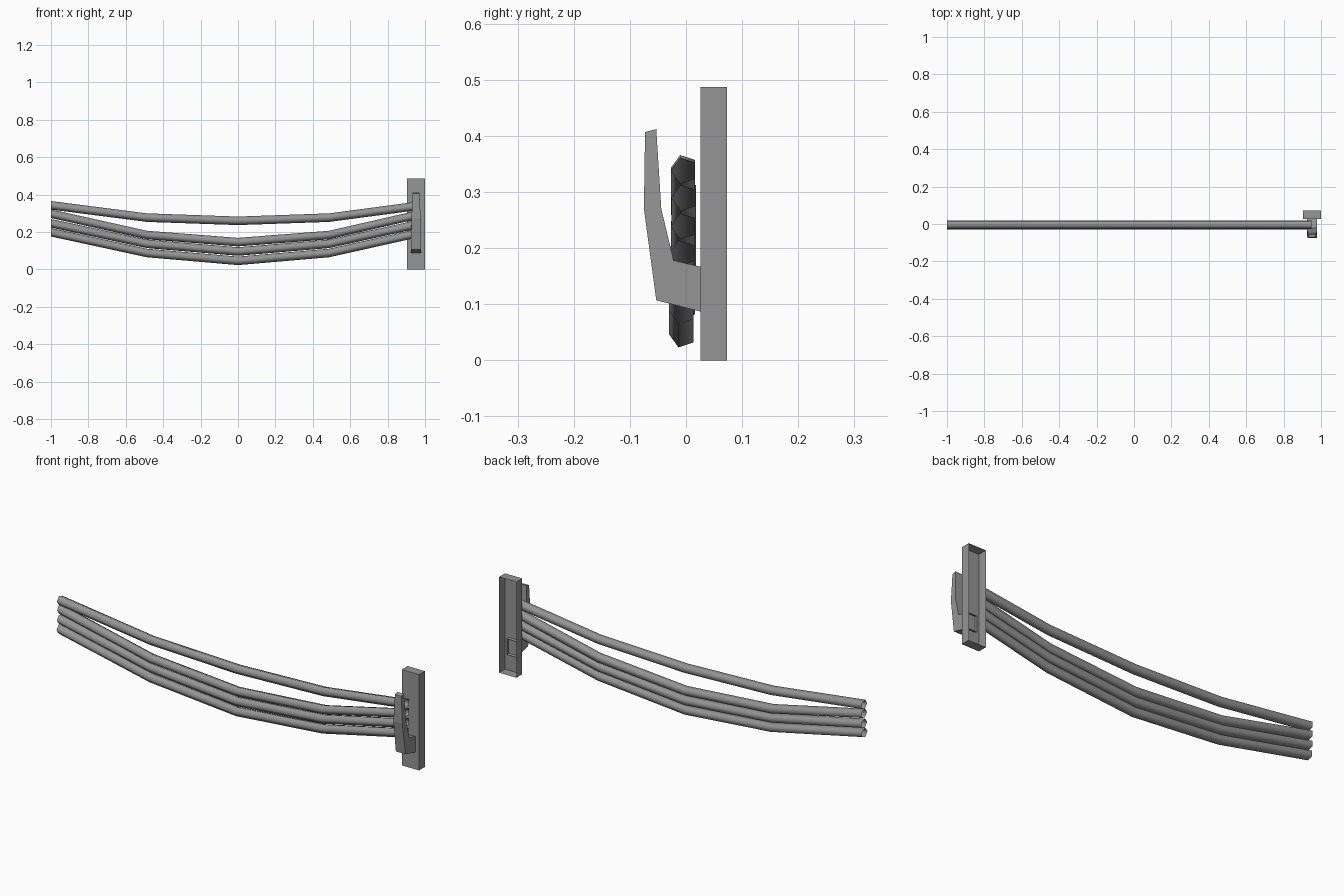
import bpy
import bmesh
from math import cos, sin, pi

old = bpy.data.objects.get("Cube")
if old:
    bpy.data.objects.remove(old, do_unlink=True)

grey = bpy.data.materials.new("plain grey")
grey.use_nodes = True
colour = (0.3, 0.3, 0.3, 1)
grey.diffuse_color = colour
grey.node_tree.nodes["Principled BSDF"].inputs["Base Color"].default_value = colour


def make_object(name, bm, smooth=False):
    bmesh.ops.recalc_face_normals(bm, faces=bm.faces)
    mesh = bpy.data.meshes.new(name)
    bm.to_mesh(mesh)
    bm.free()
    mesh.materials.append(grey)
    for face in mesh.polygons:
        face.use_smooth = smooth
    obj = bpy.data.objects.new(name, mesh)
    bpy.context.collection.objects.link(obj)
    return obj


def loft(bm, sections):
    """Skin a row of closed sections and return their vertex rings."""
    rings = [[bm.verts.new(p) for p in section] for section in sections]
    for a, b in zip(rings, rings[1:]):
        n = len(a)
        for i in range(n):
            j = (i + 1) % n
            bm.faces.new((a[i], a[j], b[j], b[i]))
    return rings


# Sagging five-sided cables with open ends
STATIONS = (-1, -0.487, 0, 0.487, 0.95)
RADIUS = 0.024


def cable(name, y, end, shoulder, middle):
    right_end = shoulder + (end - shoulder) * 0.93
    heights = (end, shoulder, middle, shoulder, right_end)
    angles = [pi + 2 * pi * i / 5 for i in range(5)]
    bm = bmesh.new()
    loft(bm, [[(x, y + RADIUS * cos(a), z + RADIUS * sin(a)) for a in angles]
              for x, z in zip(STATIONS, heights)])
    make_object(name, bm, smooth=True)


cable("top_cable", -0.003, 0.343, 0.277, 0.260)
cable("upper_middle_cable", -0.002, 0.298, 0.184, 0.146)
cable("lower_middle_cable", -0.003, 0.247, 0.137, 0.096)
cable("bottom_cable", -0.006, 0.199, 0.088, 0.046)

# Wall plate: a shallow box, open at the back
bm = bmesh.new()
bmesh.ops.create_cube(bm, size=1)
back = [f for f in bm.faces if f.normal.y > 0.9]
for v in bm.verts:
    v.co = (0.9515 + v.co.x * 0.097, 0.0495 + v.co.y * 0.047, 0.2435 + v.co.z * 0.487)
make_object("wall_plate", bm)
plate = bpy.data.objects["wall_plate"]
bm = bmesh.new()
bm.from_mesh(plate.data)
bmesh.ops.delete(bm, geom=[f for f in bm.faces if f.normal.y > 0.9], context='FACES')
bm.to_mesh(plate.data)
bm.free()

# Upturned hook: outer (y, z), inner (y, z), half width; base end left open
HOOK = (
    ((0.038, 0.084), (0.038, 0.164), 0.027),
    ((-0.053, 0.107), (-0.022, 0.178), 0.027),
    ((-0.075, 0.27), (-0.044, 0.27), 0.025),
    ((-0.073, 0.407), (-0.053, 0.412), 0.018),
)
bm = bmesh.new()
rings = loft(bm, [[(0.952 - w, *outer), (0.952 + w, *outer),
                   (0.952 + w, *inner), (0.952 - w, *inner)]
                  for outer, inner, w in HOOK])
bm.faces.new(rings[-1])
make_object("cable_hook", bm)
